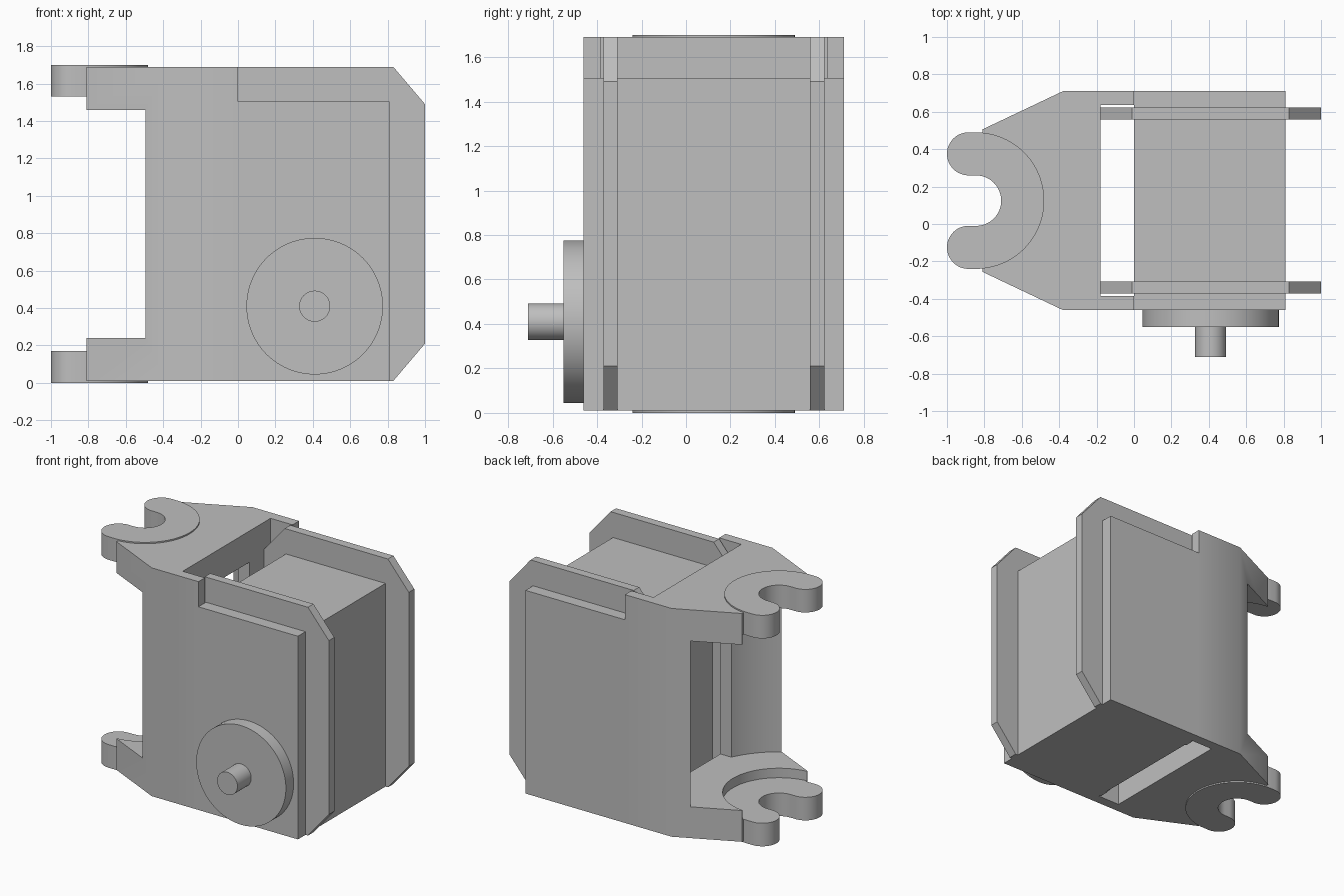
import bpy
import bmesh
from math import cos, sin, pi, radians

cube = bpy.data.objects.get("Cube")
if cube:
    bpy.data.objects.remove(cube, do_unlink=True)

grey = bpy.data.materials.new("plain_grey")
grey.use_nodes = True
grey.diffuse_color = (0.52, 0.52, 0.52, 1)
grey.node_tree.nodes["Principled BSDF"].inputs["Base Color"].default_value = grey.diffuse_color

MID = 0.125             # plane of symmetry across the body
HX = -0.845             # centre of the hooks
BOTTOM, TOP = 0.01, 1.69


def prism(name, points, low, high, axis="z"):
    """Extrude a closed outline along z, or an x-z outline along y."""
    def place(p, h):
        return (p[0], p[1], h) if axis == "z" else (p[0], h, p[1])
    bm = bmesh.new()
    rings = [[bm.verts.new(place(p, h)) for p in points] for h in (low, high)]
    n = len(points)
    bm.faces.new(rings[0])
    bm.faces.new(rings[1])
    for i in range(n):
        j = (i + 1) % n
        bm.faces.new((rings[0][i], rings[0][j], rings[1][j], rings[1][i]))
    bmesh.ops.recalc_face_normals(bm, faces=bm.faces)
    mesh = bpy.data.meshes.new(name)
    bm.to_mesh(mesh)
    bm.free()
    mesh.materials.append(grey)
    obj = bpy.data.objects.new(name, mesh)
    bpy.context.collection.objects.link(obj)
    return obj


def rect(x0, x1, y0, y1):
    return [(x0, y0), (x1, y0), (x1, y1), (x0, y1)]


def arc(cx, cy, r, start, end, steps):
    angles = [radians(start + (end - start) * i / steps) for i in range(steps + 1)]
    return [(cx + r * cos(a), cy + r * sin(a)) for a in angles]


def circle(cx, cy, r, steps=96):
    return arc(cx, cy, r, 0, 360, steps)[:-1]


def activate(obj):
    bpy.ops.object.select_all(action="DESELECT")
    obj.select_set(True)
    bpy.context.view_layer.objects.active = obj


def cut(target, cutter):
    cutter.hide_render = True
    mod = target.modifiers.new("cut", "BOOLEAN")
    mod.operation = "DIFFERENCE"
    mod.solver = "EXACT"
    mod.object = cutter
    activate(target)
    bpy.ops.object.modifier_apply(modifier=mod.name)
    bpy.data.objects.remove(cutter, do_unlink=True)


def smooth(obj):
    activate(obj)
    bpy.ops.object.shade_smooth_by_angle(angle=radians(30))


# Main body block
prism("body_block", rect(0, 0.81, -0.46, 0.71), BOTTOM, 1.505)

# Two chamfered plates running through the body
x0, x1, cx, cz = -0.18, 1.0, 0.17, 0.2
octagon = [(x0 + cx, BOTTOM), (x1 - cx, BOTTOM), (x1, BOTTOM + cz), (x1, TOP - cz),
           (x1 - cx, TOP), (x0 + cx, TOP), (x0, TOP - cz), (x0, BOTTOM + cz)]
for name, side in (("front_plate", -1), ("back_plate", 1)):
    a, b = sorted((MID + side * 0.433, MID + side * 0.497))
    prism(name, octagon, a, b, "y")

# Tapered bracket holding the hooks
half = [(0, 0.585), (-0.38, 0.585), (-0.81, 0.381)]
outline = [(x, MID + d) for x, d in half] + [(x, MID - d) for x, d in reversed(half)]
bracket = prism("bracket", outline, BOTTOM, TOP)
cut(bracket, prism("slot", rect(-0.18, 0.1, MID - 0.51, MID + 0.51), -1, 3))
cut(bracket, prism("cavity", circle(HX, MID, 0.635), 0.24, 1.46))
cut(bracket, prism("opening", rect(-1.2, -0.5, -1, 1), 0.24, 1.46))
cut(bracket, prism("window", rect(-0.4, -0.1, MID - 0.268, MID + 0.268), 0.24, 1.46))
cut(bracket, prism("hook_recess", circle(HX, MID, 0.376), 0.17, 1.53))
cut(bracket, prism("hook_seat", circle(HX, MID, 0.364), -1, 3))
smooth(bracket)

# Open hooks, one at the bottom and one at the top
outer, inner, tip_x = 0.365, 0.135, -0.885
tip_r, tip_d = (outer - inner) / 2, (outer + inner) / 2
hook = (arc(HX, MID, outer, -90, 90, 48)
        + arc(tip_x, MID + tip_d, tip_r, 90, 270, 24)
        + arc(HX, MID, inner, 90, -90, 32)
        + arc(tip_x, MID - tip_d, tip_r, 90, 270, 24))
for name, low, high in (("lower_hook", 0, 0.17), ("upper_hook", 1.53, 1.7)):
    smooth(prism(name, hook, low, high))

# Front boss and shaft
smooth(prism("boss_disc", circle(0.41, 0.41, 0.365), -0.55, -0.45, "y"))
smooth(prism("drive_shaft", circle(0.41, 0.41, 0.083, 48), -0.71, -0.54, "y"))
